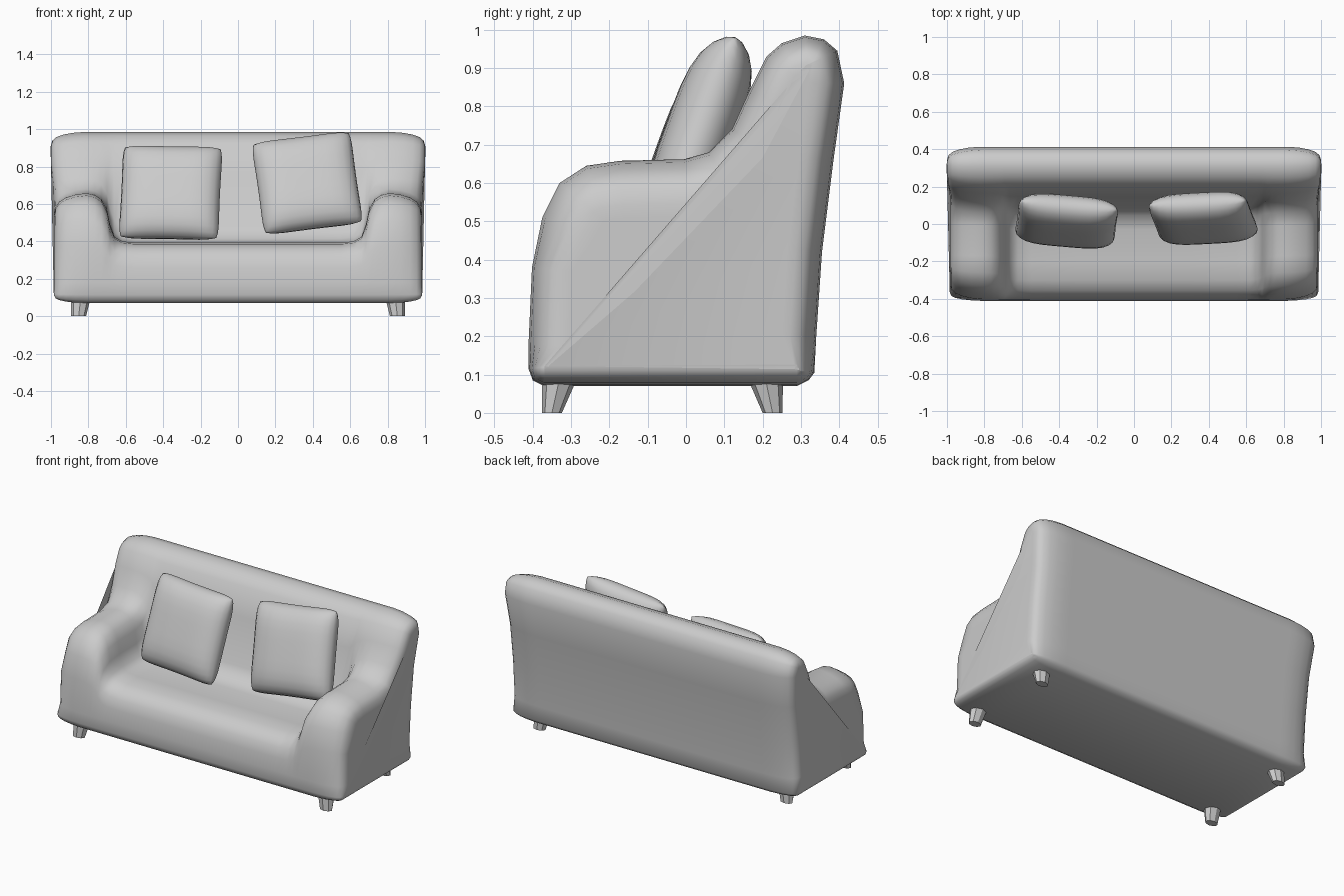
import bpy, bmesh
from math import sin, pi, radians
from mathutils import Vector

if "Cube" in bpy.data.objects:
    bpy.data.objects.remove(bpy.data.objects["Cube"])


def finish(name, bm, angle=50):
    bmesh.ops.recalc_face_normals(bm, faces=bm.faces[:])
    mesh = bpy.data.meshes.new(name)
    bm.to_mesh(mesh)
    bm.free()
    ob = bpy.data.objects.new(name, mesh)
    bpy.context.collection.objects.link(ob)
    bpy.ops.object.select_all(action='DESELECT')
    ob.select_set(True)
    bpy.context.view_layer.objects.active = ob
    bpy.ops.object.shade_smooth_by_angle(angle=radians(angle))
    return ob


# Side profiles (y, z): shared lower front, then the arm or seat outline, then the shared back
FRONT = [(-.37, .07), (-.40, .085), (-.411, .115), (-.411, .18)]
ARM = [(-.402, .38), (-.375, .51), (-.33, .60), (-.26, .645), (-.17, .658),
       (-.005, .662), (.06, .68), (.12, .74), (.165, .84), (.21, .93)]
SEAT = [(-.404, .26), (-.388, .32), (-.355, .36), (-.30, .385), (-.20, .393),
        (-.03, .393), (.045, .415), (.09, .48), (.145, .76), (.205, .92)]
BACK = [(.25, .965), (.31, .985), (.36, .975), (.395, .945), (.413, .86), (.385, .66),
        (.355, .42), (.34, .2), (.335, .105), (.32, .085), (.29, .07)]

# Stations along x: (x, seat-to-arm blend, inward offset at the rounded ends)
STATIONS = [(0, 0, 0), (.3, 0, 0), (.55, 0, 0), (.62, .03, 0), (.66, .12, 0), (.685, .38, 0),
            (.70, .66, 0), (.73, .87, 0), (.765, .96, 0), (.81, 1, 0), (.87, 1, .008),
            (.92, 1, .024), (.955, 1, .046), (.975, 1, .075), (.983, 1, .115), (.985, 1, .15)]


def section(x, t, inset):
    mid = [(a[0] * t + s[0] * (1 - t), a[1] * t + s[1] * (1 - t)) for a, s in zip(ARM, SEAT)]
    pts = FRONT + mid + BACK
    out = []
    for i, (y, z) in enumerate(pts):
        p, q = pts[i - 1], pts[(i + 1) % len(pts)]
        d = Vector((q[0] - p[0], q[1] - p[1])).normalized()
        w = .35 if z < .15 else .6 if y > .1 else .7 if z < .45 else 1
        k = min(max((z - .68) / .2, 0), 1)
        flare = 1 + .017 * k * k * (3 - 2 * k)
        out.append((x * flare, y + d.y * inset * w, z - d.x * inset * w))
    return out


# Sofa body: lofted from the sections, mirrored about the centre
bm = bmesh.new()
mirrored = [(-x, t, i) for x, t, i in reversed(STATIONS[1:])] + STATIONS
rings = [[bm.verts.new(c) for c in section(*s)] for s in mirrored]
for r0, r1 in zip(rings, rings[1:]):
    for i in range(len(r0)):
        bm.faces.new((r0[i - 1], r0[i], r1[i], r1[i - 1]))
bm.faces.new(rings[0])
bm.faces.new(rings[-1])
finish("sofa_body", bm, 80)


# Puffy square cushions
def cushion(name, loc, rot, half_w=.27, half_h=.265, half_t=.092, n=14):
    bm = bmesh.new()
    s = [sin(pi / 2 * (2 * i / n - 1)) for i in range(n + 1)]
    for side in (-1, 1):
        g = [[bm.verts.new((half_w * u * (1 - .05 * v ** 8 - .02 * (1 - v * v)),
                            side * half_t * (max(0, 1 - u ** 4) * max(0, 1 - v ** 4)) ** .5,
                            half_h * v * (1 - .05 * u ** 8 - .02 * (1 - u * u))))
              for u in s] for v in s]
        for j in range(n):
            for i in range(n):
                bm.faces.new((g[j][i], g[j][i + 1], g[j + 1][i + 1], g[j + 1][i]))
    bmesh.ops.remove_doubles(bm, verts=bm.verts[:], dist=.0005)
    ob = finish(name, bm, 80)
    ob.location = loc
    ob.rotation_euler = [radians(a) for a in rot]


cushion("left_cushion", (-.36, .015, .66), (-20, 1, -5))
cushion("right_cushion", (.37, .03, .712), (-20, -7, 3))

# Tapered, slightly splayed legs
for side, sx in (("left", -1), ("right", 1)):
    for end, top_y, foot_y in (("front", -.33, -.35), ("back", .207, .226)):
        bm = bmesh.new()
        rows = []
        for cx, cy, z, rx, ry in ((.852, foot_y, 0, .04, .026), (.842, top_y, .09, .052, .046)):
            rows.append([bm.verts.new((sx * (cx + rx * sin(pi * k / 4 + pi / 2)),
                                       cy + ry * sin(pi * k / 4), z)) for k in range(8)])
        for i in range(8):
            bm.faces.new((rows[0][i - 1], rows[0][i], rows[1][i], rows[1][i - 1]))
        bm.faces.new(rows[0])
        bm.faces.new(rows[1])
        finish(f"{side}_{end}_leg", bm, 30)
